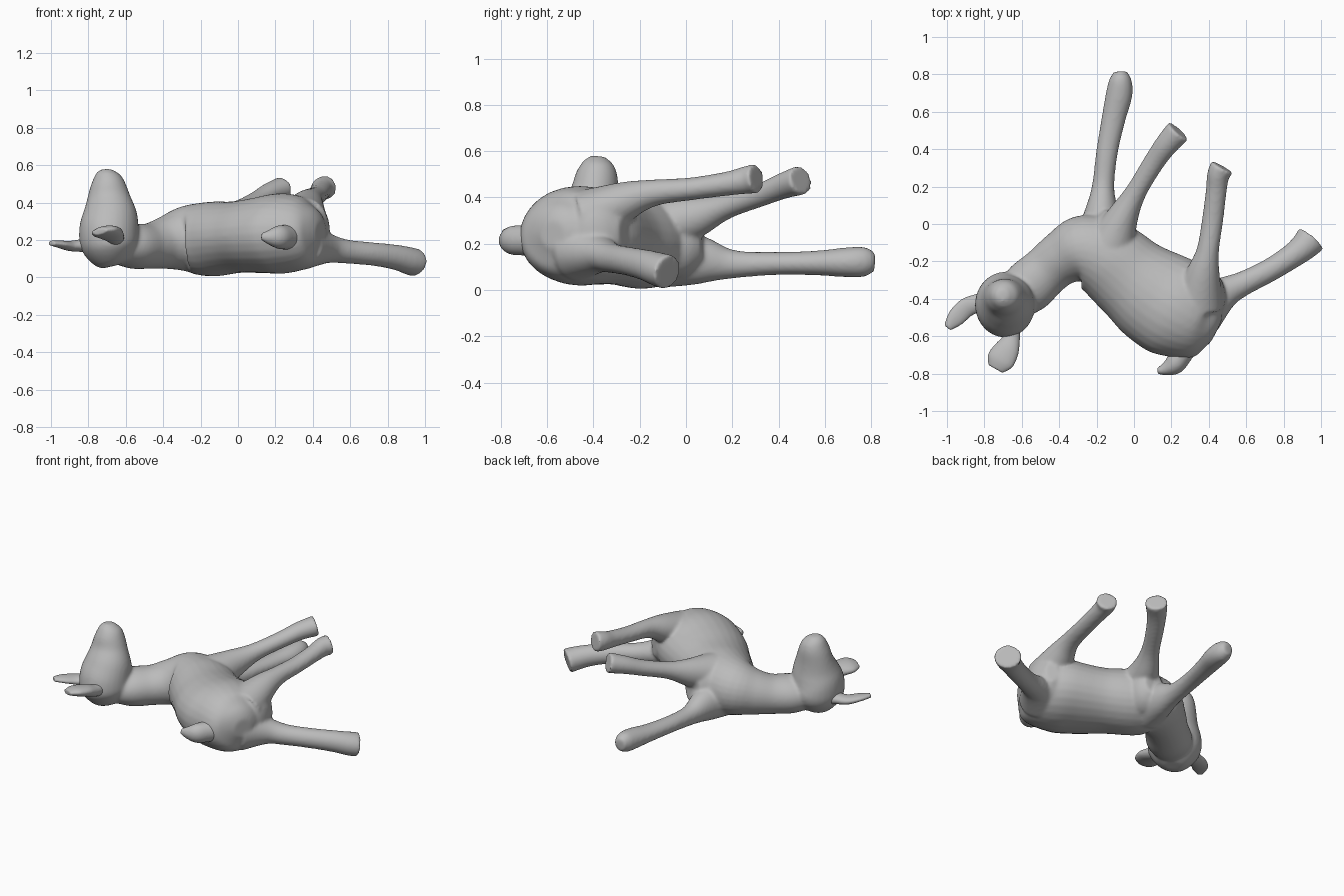
import bpy, bmesh, math
from mathutils import Vector

grey = bpy.data.materials.new("soft_grey")
grey.diffuse_color = (0.5, 0.5, 0.5, 1)


def spline(rows, steps=5):
    """Catmull-Rom interpolation of (x, y, z, half_width, half_height) rows."""
    v = [Vector(r) for r in rows]
    out = []
    for i in range(len(v) - 1):
        a, b, c, d = v[max(i - 1, 0)], v[i], v[i + 1], v[min(i + 2, len(v) - 1)]
        for k in range(steps):
            t = k / steps
            out.append(0.5 * (2 * b + (c - a) * t + (2 * a - 5 * b + 4 * c - d) * t * t
                              + (3 * b - a - 3 * c + d) * t ** 3))
    return out + [v[-1]]


def limb(bm, rows, up=(0, 0, 1), sides=28):
    """Loft elliptical rings along a path, closed with flat caps."""
    rows = spline(rows)
    pts = [Vector(r[:3]) for r in rows]
    rings = []
    for i, r in enumerate(rows):
        tan = (pts[min(i + 1, len(pts) - 1)] - pts[max(i - 1, 0)]).normalized()
        side = tan.cross(Vector(up)).normalized()
        top = side.cross(tan).normalized()
        w, h = max(r[3], 0.004), max(r[4], 0.004)
        rings.append([bm.verts.new(pts[i] + side * w * math.cos(a) + top * h * math.sin(a))
                      for a in (2 * math.pi * k / sides for k in range(sides))])
    faces = [bm.faces.new(rings[0]), bm.faces.new(rings[-1][::-1])]
    for a, b in zip(rings, rings[1:]):
        for k in range(sides):
            n = (k + 1) % sides
            faces.append(bm.faces.new((a[k], b[k], b[n], a[n])))
    bmesh.ops.recalc_face_normals(bm, faces=faces)


def make(name, parts, voxel, smooth):
    """Fuse lofted parts into one smooth skin."""
    bm = bmesh.new()
    for rows, up in parts:
        limb(bm, rows, up)
    me = bpy.data.meshes.new(name)
    bm.to_mesh(me)
    bm.free()
    ob = bpy.data.objects.new(name, me)
    bpy.context.collection.objects.link(ob)
    me.materials.append(grey)
    for p in me.polygons:
        p.use_smooth = True
    rm = ob.modifiers.new("blend", "REMESH")
    rm.mode = "VOXEL"
    rm.voxel_size = voxel
    rm.use_smooth_shade = True
    sm = ob.modifiers.new("soften", "SMOOTH")
    sm.factor = 0.5
    sm.iterations = smooth
    return ob


Z, Y = (0, 0, 1), (0, 1, 0)

# Torso from rump through chest to neck
torso = [(0.44, -0.575, 0.24, 0.06, 0.06), (0.41, -0.56, 0.24, 0.14, 0.13),
         (0.345, -0.53, 0.235, 0.215, 0.19), (0.235, -0.46, 0.235, 0.268, 0.215),
         (0.11, -0.385, 0.225, 0.262, 0.202), (-0.01, -0.295, 0.215, 0.232, 0.192),
         (-0.14, -0.19, 0.205, 0.215, 0.2), (-0.27, -0.14, 0.205, 0.19, 0.18),
         (-0.38, -0.18, 0.185, 0.148, 0.143), (-0.47, -0.25, 0.168, 0.135, 0.122),
         (-0.57, -0.34, 0.165, 0.142, 0.118), (-0.67, -0.42, 0.16, 0.11, 0.08)]
# Chest bulge between the front legs
chest = [(-0.18, -0.16, 0.2, 0.1, 0.13), (-0.14, -0.07, 0.205, 0.14, 0.16),
         (-0.11, 0.01, 0.215, 0.11, 0.14), (-0.1, 0.07, 0.22, 0.06, 0.09)]
# Haunch bulge at the hind legs
haunch = [(0.27, -0.5, 0.24, 0.1, 0.14), (0.35, -0.4, 0.25, 0.14, 0.18),
          (0.4, -0.32, 0.25, 0.105, 0.14), (0.43, -0.27, 0.25, 0.04, 0.07)]
# Head pointing up to the muzzle
head = [(-0.67, -0.43, 0.06, 0.05, 0.05), (-0.675, -0.43, 0.085, 0.1, 0.105),
        (-0.685, -0.43, 0.16, 0.152, 0.168), (-0.69, -0.43, 0.24, 0.16, 0.172),
        (-0.685, -0.415, 0.33, 0.148, 0.142), (-0.69, -0.395, 0.42, 0.118, 0.106),
        (-0.695, -0.385, 0.50, 0.092, 0.09), (-0.70, -0.382, 0.55, 0.065, 0.065),
        (-0.70, -0.38, 0.578, 0.03, 0.03)]
# Legs
front_low = [(-0.2, -0.1, 0.14, 0.12, 0.13), (-0.175, 0.06, 0.13, 0.09, 0.105),
             (-0.165, 0.2, 0.112, 0.06, 0.062), (-0.145, 0.38, 0.115, 0.058, 0.05),
             (-0.11, 0.56, 0.117, 0.064, 0.053), (-0.08, 0.69, 0.12, 0.071, 0.064),
             (-0.073, 0.77, 0.122, 0.06, 0.064), (-0.075, 0.815, 0.12, 0.035, 0.04)]
front_up = [(-0.12, -0.1, 0.28, 0.13, 0.12), (-0.06, 0.04, 0.315, 0.085, 0.09),
            (0.01, 0.17, 0.36, 0.057, 0.055), (0.1, 0.32, 0.41, 0.056, 0.05),
            (0.17, 0.42, 0.45, 0.062, 0.056), (0.238, 0.497, 0.475, 0.07, 0.064)]
hind_up = [(0.34, -0.42, 0.31, 0.14, 0.13), (0.37, -0.26, 0.385, 0.09, 0.085),
           (0.395, -0.14, 0.42, 0.06, 0.058), (0.42, 0.02, 0.437, 0.057, 0.049),
           (0.44, 0.18, 0.46, 0.056, 0.052), (0.45, 0.26, 0.475, 0.06, 0.06),
           (0.472, 0.305, 0.482, 0.066, 0.064)]
hind_low = [(0.36, -0.46, 0.17, 0.14, 0.13), (0.48, -0.37, 0.155, 0.088, 0.08),
            (0.58, -0.32, 0.138, 0.066, 0.064), (0.72, -0.25, 0.125, 0.062, 0.062),
            (0.84, -0.175, 0.108, 0.066, 0.067), (0.91, -0.12, 0.09, 0.076, 0.073),
            (0.948, -0.078, 0.078, 0.086, 0.075)]

make("body", [(torso, Z), (chest, Z), (haunch, Z), (head, Y), (front_low, Z),
              (front_up, Z), (hind_up, Z), (hind_low, Z)], 0.01, 9)

# Ears, thin leaf shapes
ear_a = [(-0.76, -0.41, 0.17, 0.06, 0.05), (-0.84, -0.425, 0.17, 0.05, 0.034),
         (-0.90, -0.45, 0.168, 0.052, 0.027), (-0.955, -0.505, 0.178, 0.047, 0.02),
         (-0.997, -0.555, 0.183, 0.022, 0.014)]
ear_b = [(-0.66, -0.5, 0.205, 0.05, 0.05), (-0.655, -0.6, 0.215, 0.046, 0.038),
         (-0.68, -0.67, 0.235, 0.068, 0.036), (-0.715, -0.73, 0.245, 0.075, 0.03),
         (-0.74, -0.775, 0.245, 0.045, 0.016)]
make("ear_left", [(ear_a, (0.1, 0, 1))], 0.006, 3)
make("ear_right", [(ear_b, (-0.2, 0, 1))], 0.006, 3)

# Tail, short flattened stub swept to one side
tail = [(0.27, -0.62, 0.215, 0.1, 0.08), (0.25, -0.70, 0.215, 0.062, 0.066),
        (0.215, -0.75, 0.215, 0.056, 0.062), (0.17, -0.775, 0.215, 0.036, 0.042),
        (0.125, -0.787, 0.218, 0.016, 0.018)]
make("tail", [(tail, Z)], 0.008, 4)
